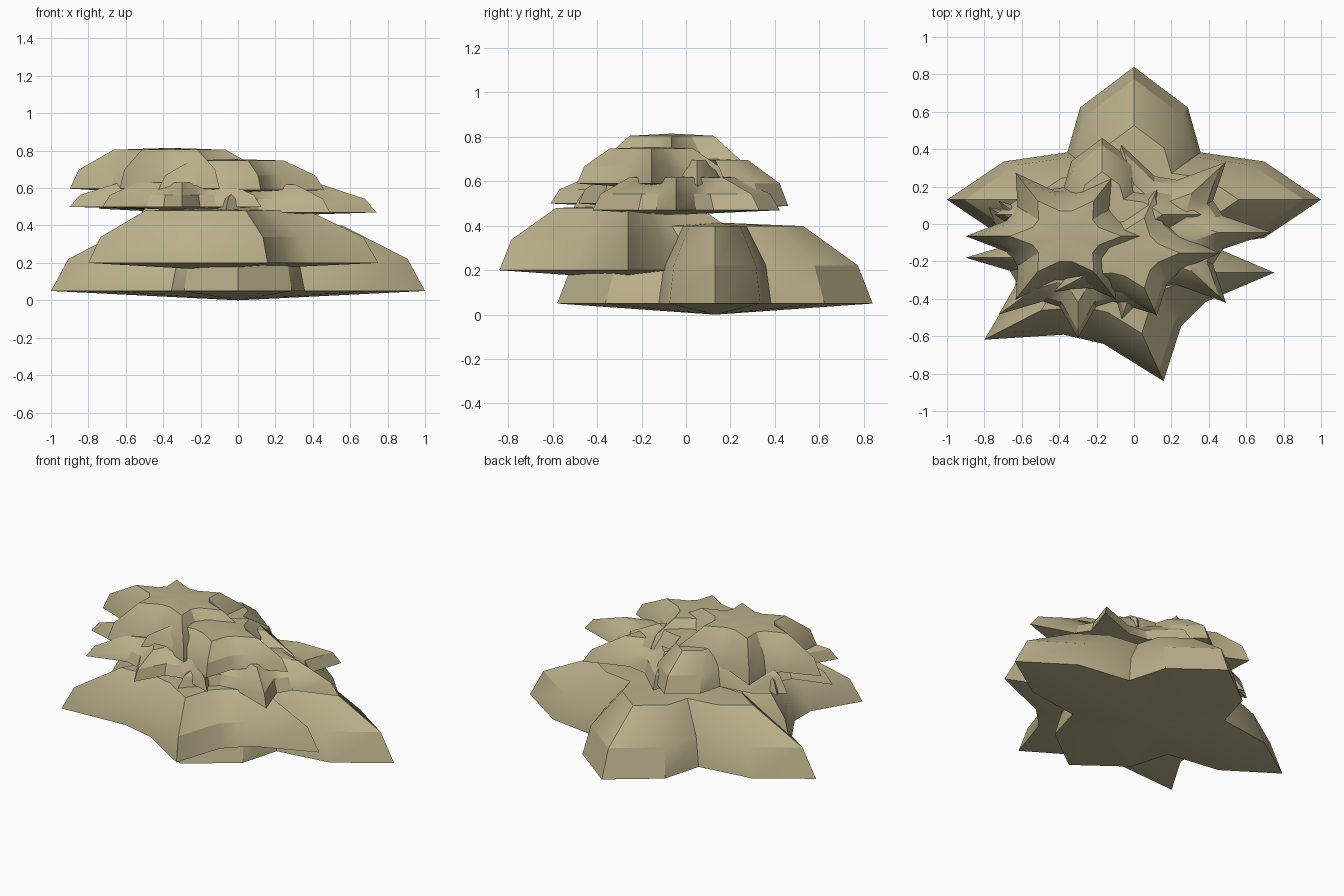
import bpy, bmesh, math

if "Cube" in bpy.data.objects:
    bpy.data.objects.remove(bpy.data.objects["Cube"])

mat = bpy.data.materials.new("dry_sand")
mat.diffuse_color = (0.49, 0.43, 0.255, 1)
mat.use_nodes = True
mat.node_tree.nodes["Principled BSDF"].inputs["Base Color"].default_value = mat.diffuse_color

# Shared dome profile: (radius factor, height factor)
PROFILE = [(1.0, 0.0), (0.907, 0.47), (0.56, 0.955)]
WAVE = 0.33


def star_dome(name, points, per_point, centre, radii, rim, top):
    """Star-shaped dome with a shallow conical underside."""
    n = points * per_point
    height = top - rim
    bm = bmesh.new()
    rings = []
    for f, h in PROFILE:
        ring = []
        for i in range(n):
            a = 2 * math.pi * i / n
            r = f * (1 + WAVE * math.cos(points * a)) / (1 + WAVE)
            ring.append(bm.verts.new((centre[0] + radii[0] * r * math.cos(a),
                                      centre[1] + radii[1] * r * math.sin(a),
                                      rim + height * h)))
        rings.append(ring)
    crown = bm.verts.new((centre[0], centre[1], top))
    base = bm.verts.new((centre[0], centre[1], rim - 0.137 * height))
    for i in range(n):
        j = (i + 1) % n
        for lo, hi in zip(rings, rings[1:]):
            bm.faces.new((lo[i], lo[j], hi[j], hi[i]))
        bm.faces.new((rings[-1][i], rings[-1][j], crown))
        bm.faces.new((rings[0][j], rings[0][i], base))
    bmesh.ops.recalc_face_normals(bm, faces=bm.faces)
    mesh = bpy.data.meshes.new(name)
    bm.to_mesh(mesh)
    bm.free()
    mesh.materials.append(mat)
    obj = bpy.data.objects.new(name, mesh)
    bpy.context.collection.objects.link(obj)
    bpy.ops.object.select_all(action='DESELECT')
    obj.select_set(True)
    bpy.context.view_layer.objects.active = obj
    bpy.ops.object.shade_smooth_by_angle(angle=math.radians(30))
    return obj


# Two broad lower lobes
star_dome("base_lobe", 4, 4, (0.0, 0.13), (1.0, 0.71), 0.05, 0.415)
star_dome("front_lobe", 5, 3, (-0.107, -0.26), (0.857, 0.61), 0.20, 0.493)
# Flat middle lobes
star_dome("right_lobe", 7, 3, (0.08, -0.045), (0.66, 0.48), 0.47, 0.625)
star_dome("left_lobe", 8, 3, (-0.30, -0.18), (0.60, 0.43), 0.50, 0.635)
# Taller upper lobes
star_dome("back_lobe", 4, 4, (-0.17, 0.05), (0.575, 0.41), 0.49, 0.705)
star_dome("upper_right_lobe", 5, 3, (-0.03, -0.155), (0.49, 0.352), 0.59, 0.755)
star_dome("top_lobe", 6, 3, (-0.365, -0.065), (0.535, 0.39), 0.597, 0.815)
